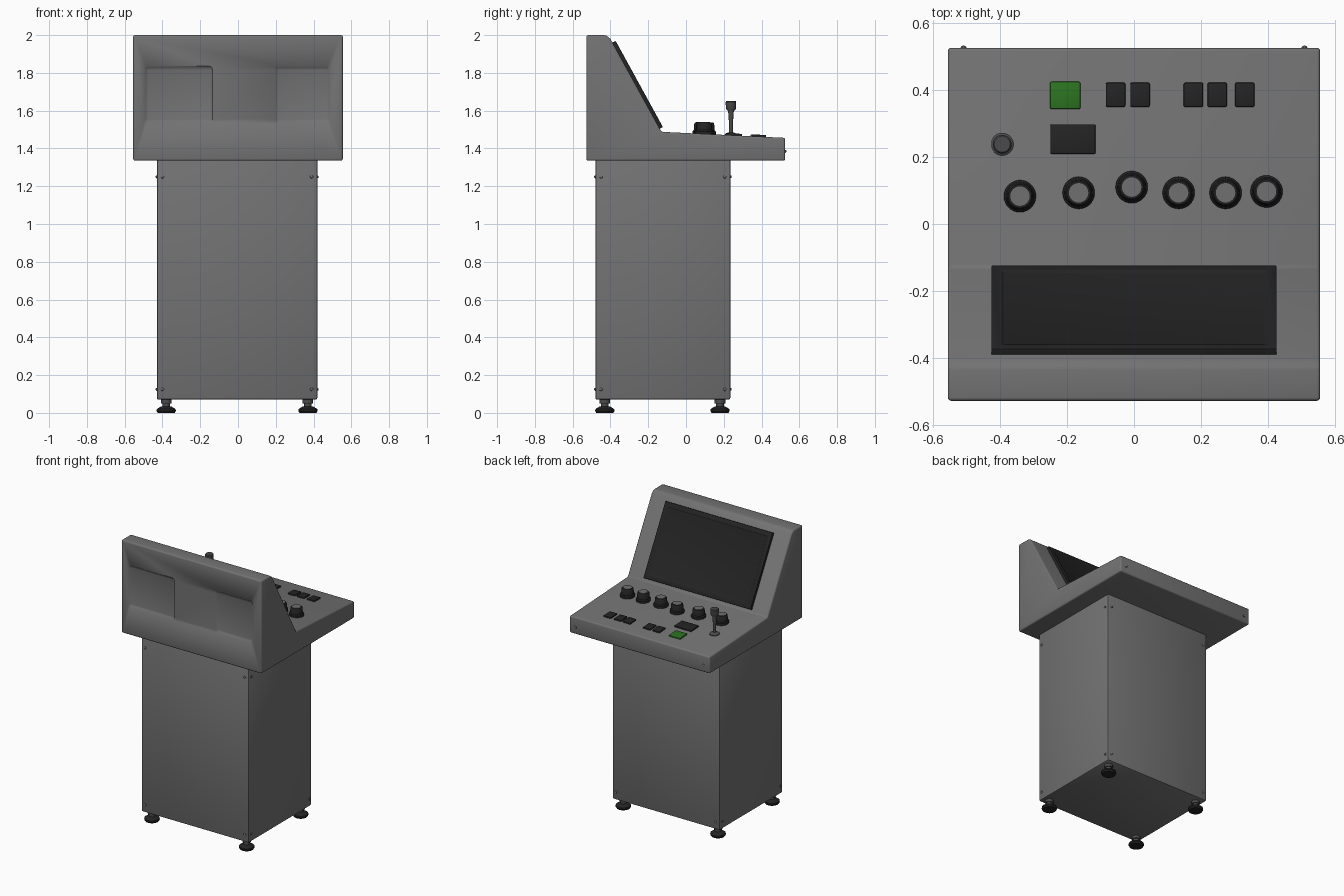
import bpy, bmesh, math
from mathutils import Matrix, Vector

old = bpy.data.objects.get("Cube")
if old:
    bpy.data.objects.remove(old, do_unlink=True)


def material(name, rgb):
    m = bpy.data.materials.new(name)
    m.use_nodes = True
    m.diffuse_color = (*rgb, 1)
    m.node_tree.nodes["Principled BSDF"].inputs["Base Color"].default_value = (*rgb, 1)
    return m


GREY = material("painted grey", (0.17, 0.17, 0.17))
BLACK = material("black plastic", (0.017, 0.017, 0.017))
STEEL = material("dark steel", (0.07, 0.07, 0.07))
CAP = material("knob cap grey", (0.16, 0.16, 0.16))
GREEN = material("green button", (0.025, 0.17, 0.015))


def finish(name, bm, mat, bevel=0, segments=2, matrix=None):
    bmesh.ops.recalc_face_normals(bm, faces=bm.faces)
    mesh = bpy.data.meshes.new(name)
    bm.to_mesh(mesh)
    bm.free()
    mesh.materials.append(mat)
    ob = bpy.data.objects.new(name, mesh)
    bpy.context.collection.objects.link(ob)
    if matrix:
        ob.matrix_world = matrix
    bpy.ops.object.select_all(action="DESELECT")
    bpy.context.view_layer.objects.active = ob
    ob.select_set(True)
    if bevel:
        mod = ob.modifiers.new("Bevel", "BEVEL")
        mod.width, mod.segments = bevel, segments
        bpy.ops.object.modifier_apply(modifier=mod.name)
    bpy.ops.object.shade_smooth_by_angle(angle=math.radians(35))
    return ob


def box_mesh(size):
    bm = bmesh.new()
    bmesh.ops.create_cube(bm, size=1)
    bmesh.ops.scale(bm, vec=size, verts=bm.verts)
    return bm


def box(name, size, centre, mat, bevel=0, segments=2, rot=0):
    m = Matrix.Translation(centre) @ Matrix.Rotation(rot, 4, "X")
    return finish(name, box_mesh(size), mat, bevel, segments, m)


def lathe(name, profile, place, mat, steps=24, axis=None):
    """Spin (radius, height) points around z, then aim z along axis."""
    bm = bmesh.new()
    verts = [bm.verts.new((r, 0, z)) for r, z in profile]
    edges = [bm.edges.new(p) for p in zip(verts, verts[1:])]
    bmesh.ops.spin(bm, geom=verts + edges, cent=(0, 0, 0), axis=(0, 0, 1),
                   angle=math.tau, steps=steps)
    bmesh.ops.remove_doubles(bm, verts=bm.verts, dist=1e-5)
    m = Matrix.Translation(place)
    if axis:
        m = m @ Vector(axis).to_track_quat("Z", "Y").to_matrix().to_4x4()
    return finish(name, bm, mat, matrix=m)


# Cabinet pedestal
X0, X1, Y0, Y1 = -0.43, 0.42, -0.48, 0.235
box("cabinet", (X1 - X0, Y1 - Y0, 1.28), ((X0 + X1) / 2, (Y0 + Y1) / 2, 0.71), GREY, 0.01)

# Console housing, a side profile extruded across the width
HALF = 0.555
SLOPE_TOP, SLOPE_LOW = Vector((-0.4, 1.98)), Vector((-0.13, 1.488))
DECK_Y, DECK_Z = 0.525, 1.456
profile = [(-0.527, 1.335), (DECK_Y, 1.335), (DECK_Y, DECK_Z), SLOPE_LOW,
           SLOPE_TOP, (-0.425, 2.0), (-0.527, 2.0)]
bm = bmesh.new()
face = bm.faces.new([bm.verts.new((-HALF, y, z)) for y, z in profile])
side = bmesh.ops.extrude_face_region(bm, geom=[face])["geom"]
bmesh.ops.translate(bm, vec=(2 * HALF, 0, 0),
                    verts=[v for v in side if isinstance(v, bmesh.types.BMVert)])
console = finish("console_housing", bm, GREY, 0.01, 3)

# Two shallow recesses on the front panel
for x0, x1 in ((-0.5, -0.13), (0.19, 0.49)):
    cutter = box("recess_cutter", (x1 - x0, 0.1, 0.31),
                 ((x0 + x1) / 2, -0.565, 1.685), GREY, 0.025, 3)
    cutter.hide_render = True
    mod = console.modifiers.new("Recess", "BOOLEAN")
    mod.operation, mod.solver, mod.object = "DIFFERENCE", "EXACT", cutter
    bpy.context.view_layer.objects.active = console
    bpy.ops.object.modifier_apply(modifier=mod.name)
    bpy.data.objects.remove(cutter, do_unlink=True)

# Sloped display with an inset screen
d = SLOPE_LOW - SLOPE_TOP
tilt = math.atan2(d.y, d.x)
mid = SLOPE_TOP.lerp(SLOPE_LOW, 0.5)
bm = box_mesh((0.85, 0.52, 0.04))
top = [f for f in bm.faces if f.normal.z > 0.9]
bmesh.ops.inset_region(bm, faces=top, thickness=0.045)
bmesh.ops.inset_region(bm, faces=top, thickness=0.004, depth=-0.006)
finish("display", bm, BLACK, 0.005, 2,
       Matrix.Translation((0, mid.x, mid.y - 0.002)) @ Matrix.Rotation(tilt, 4, "X"))


deck_slope = (DECK_Z - SLOPE_LOW.y) / (DECK_Y - SLOPE_LOW.x)


def deck(x, y):
    return Vector((x, y, SLOPE_LOW.y + (y - SLOPE_LOW.x) * deck_slope))


# Rotary knobs with pale caps
for x, y in ((-0.34, 0.083), (-0.165, 0.093), (-0.007, 0.11),
             (0.133, 0.093), (0.273, 0.093), (0.395, 0.097)):
    lathe("knob", [(0, -0.005), (0.048, -0.005), (0.048, 0.014), (0.042, 0.02),
                   (0.039, 0.055), (0.035, 0.06), (0, 0.06)], deck(x, y), BLACK, 28)
    lathe("knob_cap", [(0.029, 0.055), (0.029, 0.062), (0, 0.062)], deck(x, y), CAP)

# Push buttons
tilt_deck = math.atan(deck_slope)
buttons = [("green_button", -0.205, 0.383, 0.09, 0.082, GREEN),
           ("black_panel", -0.182, 0.253, 0.135, 0.088, BLACK)]
buttons += [("button", x, 0.385, 0.058, 0.072, BLACK)
            for x in (-0.055, 0.018, 0.177, 0.248, 0.33)]
for name, x, y, w, h, mat in buttons:
    box(name, (w, h, 0.02), deck(x, y), mat, 0.004, 2, tilt_deck)

# Joystick
stick = deck(-0.393, 0.238)
lathe("joystick_collar", [(0, -0.005), (0.034, -0.005), (0.034, 0.004),
                          (0.018, 0.014), (0, 0.016)], stick, STEEL)
lathe("joystick_stem", [(0.011, 0), (0.011, 0.07), (0.016, 0.14), (0, 0.14)], stick, STEEL, 16)
lathe("joystick_grip", [(0, 0.132), (0.022, 0.132), (0.027, 0.142), (0.028, 0.176),
                        (0.024, 0.182), (0, 0.182)], stick, STEEL)

# Levelling feet
for x in (X0 + 0.05, X1 - 0.05):
    for y in (Y0 + 0.05, Y1 - 0.055):
        lathe("levelling_foot", [(0, 0), (0.045, 0), (0.051, 0.01), (0.05, 0.02),
                                 (0.028, 0.034), (0, 0.036)], (x, y, 0), BLACK)
        lathe("foot_stem", [(0.02, 0.03), (0.02, 0.05), (0.028, 0.05),
                            (0.028, 0.075)], (x, y, 0), STEEL, 12)

# Small rivets at the corners of the cabinet and the console
RIVET = [(0.009, -0.003), (0.008, 0.003), (0.004, 0.006), (0, 0.007)]
for z in (0.125, 1.25):
    for x, s in ((X0, -1), (X1, 1)):
        for y in (Y0 + 0.03, Y1 - 0.03):
            lathe("cabinet_rivet", RIVET, (x, y, z), GREY, 10, (s, 0, 0))
    for y, s in ((Y0, -1), (Y1, 1)):
        for x in (X0 + 0.03, X1 - 0.03):
            lathe("cabinet_rivet", RIVET, (x, y, z), GREY, 10, (0, s, 0))
for x in (-0.508, 0.508):
    lathe("console_rivet", RIVET, (x, DECK_Y, 1.385), GREY, 10, (0, 1, 0))
